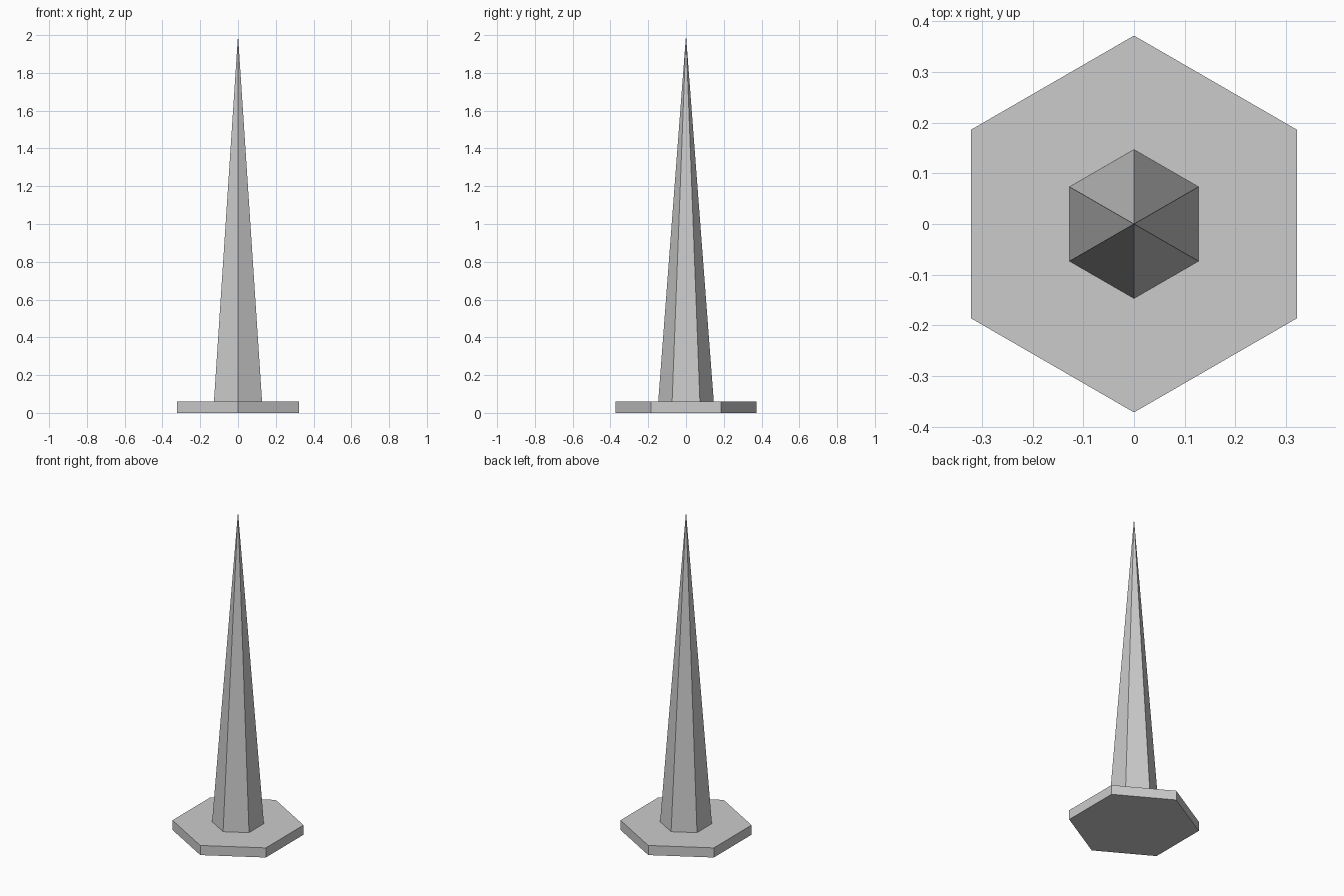
import bpy, bmesh, math

if "Cube" in bpy.data.objects:
    bpy.data.objects.remove(bpy.data.objects["Cube"])

SIDES = 6

def ring(bm, radius, z):
    # hexagon ring with corners on +y and -y
    return [bm.verts.new((radius * math.sin(i * math.tau / SIDES),
                          radius * math.cos(i * math.tau / SIDES), z))
            for i in range(SIDES)]

def make_part(name, radius, z0, z1, pointed=False):
    bm = bmesh.new()
    low = ring(bm, radius, z0)
    bm.faces.new(low)
    if pointed:
        tip = bm.verts.new((0, 0, z1))
        for i in range(SIDES):
            bm.faces.new((low[i], low[(i + 1) % SIDES], tip))
    else:
        high = ring(bm, radius, z1)
        bm.faces.new(high)
        for i in range(SIDES):
            j = (i + 1) % SIDES
            bm.faces.new((low[i], low[j], high[j], high[i]))
    bmesh.ops.recalc_face_normals(bm, faces=bm.faces)
    mesh = bpy.data.meshes.new(name)
    bm.to_mesh(mesh)
    bm.free()
    obj = bpy.data.objects.new(name, mesh)
    bpy.context.collection.objects.link(obj)
    return obj

# flat hexagonal plate
make_part("base_plate", 0.372, 0.0, 0.06)
# tall six-sided spike standing on the plate
make_part("spike", 0.147, 0.06, 2.0, pointed=True)
